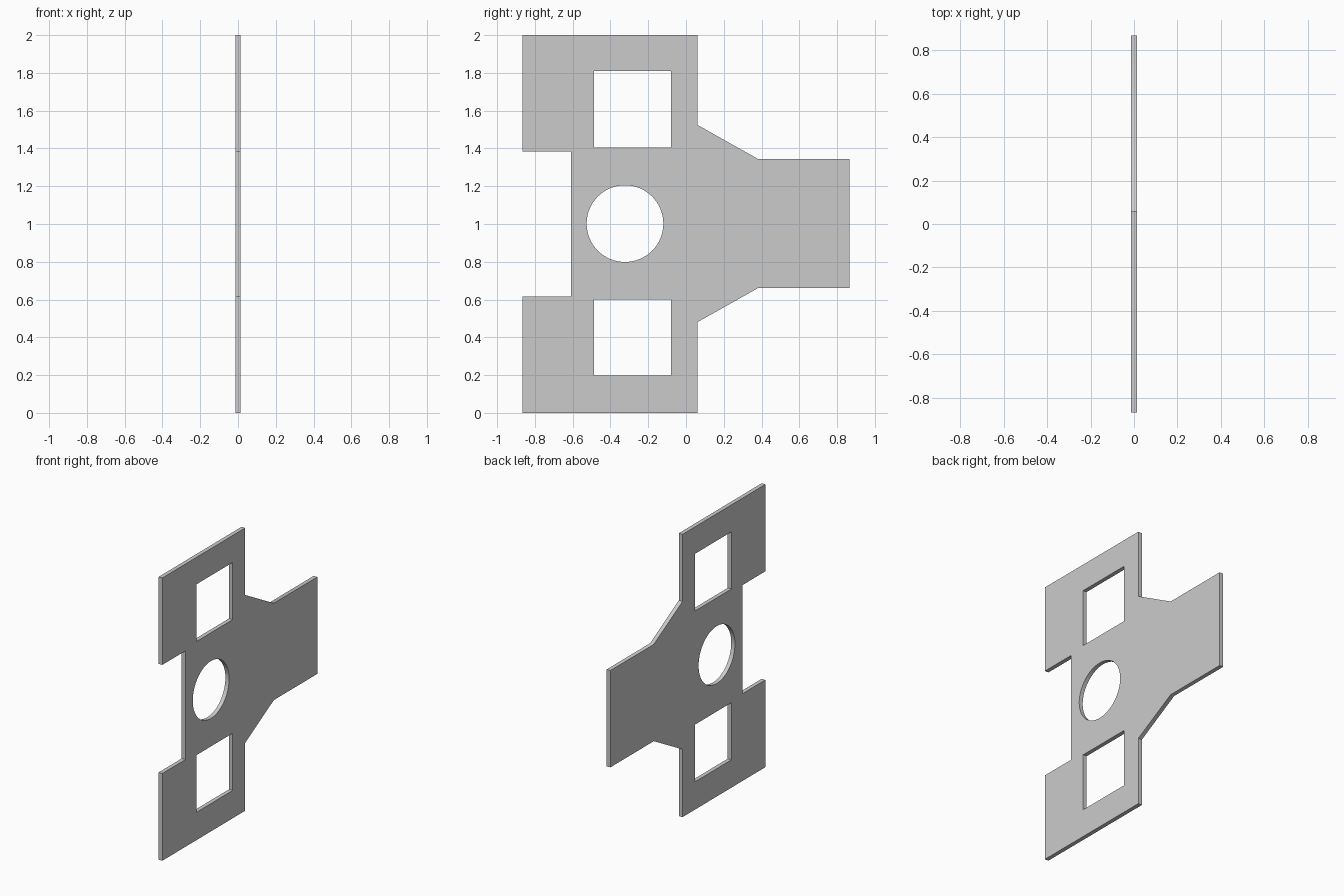
import bpy, bmesh
from math import cos, sin, pi

if "Cube" in bpy.data.objects:
    bpy.data.objects.remove(bpy.data.objects["Cube"])

HALF = 0.0145  # half of the sheet thickness


def rectangle(y0, y1, z0, z1):
    return [(y0, z0), (y1, z0), (y1, z1), (y0, z1)]


def circle(y, z, r, n=64):
    return [(y + r * cos(2 * pi * i / n), z + r * sin(2 * pi * i / n)) for i in range(n)]


def cut_plate(name, loops):
    """Fill an outline with holes in the YZ plane and give it thickness."""
    bm = bmesh.new()
    edges = []
    for loop in loops:
        vs = [bm.verts.new((-HALF, y, z)) for y, z in loop]
        edges += [bm.edges.new((vs[i - 1], v)) for i, v in enumerate(vs)]
    bmesh.ops.triangle_fill(bm, edges=edges, use_beauty=True, use_dissolve=False)
    ext = bmesh.ops.extrude_face_region(bm, geom=bm.faces[:], use_keep_orig=True)
    top = [g for g in ext["geom"] if isinstance(g, bmesh.types.BMVert)]
    bmesh.ops.translate(bm, verts=top, vec=(2 * HALF, 0, 0))
    bmesh.ops.recalc_face_normals(bm, faces=bm.faces[:])
    mesh = bpy.data.meshes.new(name)
    bm.to_mesh(mesh)
    bm.free()
    obj = bpy.data.objects.new(name, mesh)
    bpy.context.collection.objects.link(obj)
    return obj


# Outline: square-ended arms, side tab with tapered shoulders, notch at the back
outline = [(-0.866, 0), (0.06, 0), (0.06, 0.48), (0.38, 0.66), (0.866, 0.66),
           (0.866, 1.345), (0.38, 1.345), (0.06, 1.525), (0.06, 2), (-0.866, 2),
           (-0.866, 1.385), (-0.608, 1.385), (-0.608, 0.617), (-0.866, 0.617)]

# Two square windows and one round hole
windows = [rectangle(-0.487, -0.08, z, z + 0.404) for z in (0.197, 1.405)]
plate = cut_plate("bracket_plate", [outline, *windows, circle(-0.323, 1.002, 0.203)])

# Smooth hole wall, sharp corners
bpy.context.view_layer.objects.active = plate
plate.select_set(True)
bpy.ops.object.shade_smooth_by_angle()
